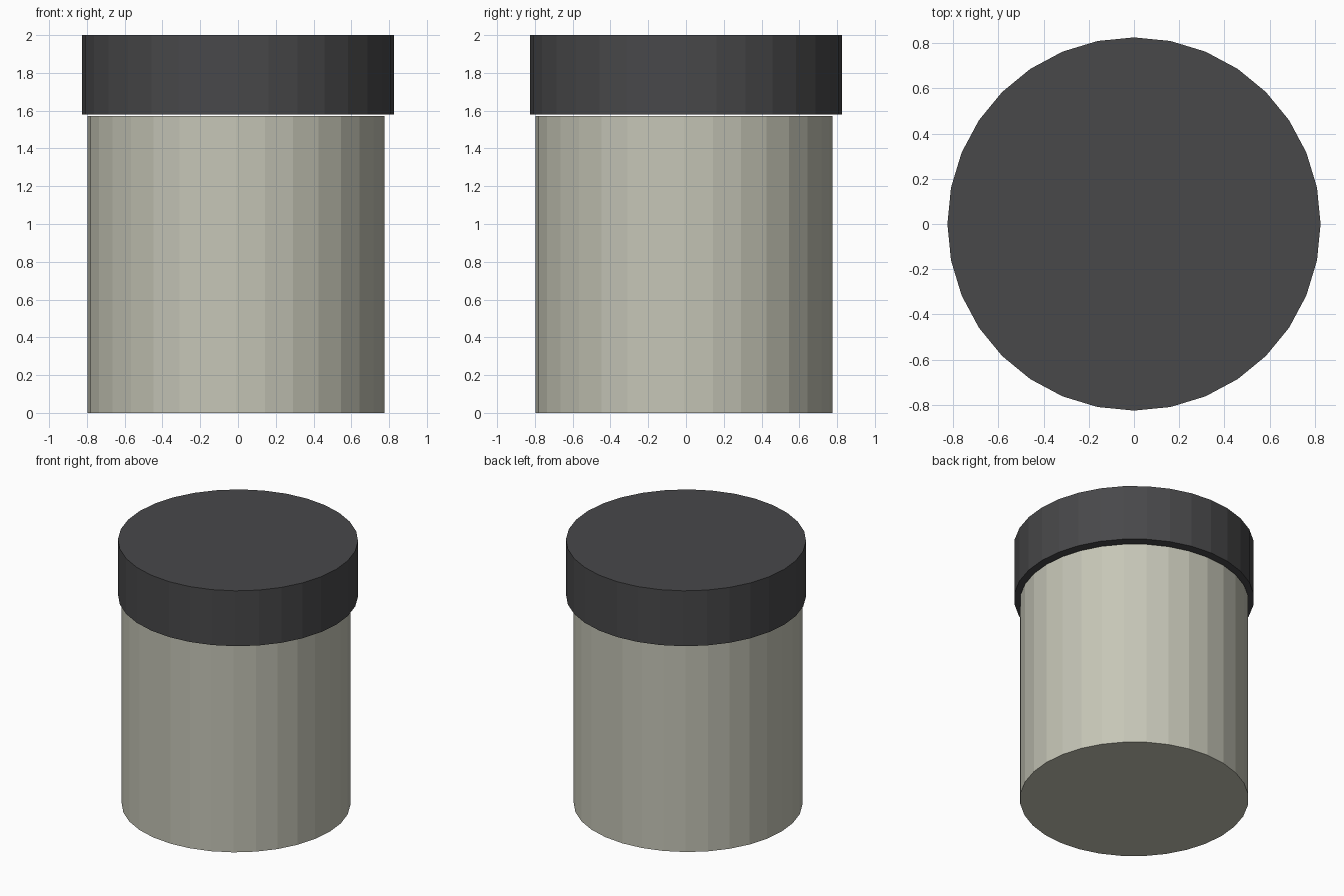
import bpy

if "Cube" in bpy.data.objects:
    bpy.data.objects.remove(bpy.data.objects["Cube"])


def drum(name, radius, bottom, top, centre, color):
    """Flat-shaded 32-sided capped cylinder between two heights."""
    bpy.ops.mesh.primitive_cylinder_add(
        vertices=32, radius=radius, depth=top - bottom,
        location=(centre[0], centre[1], (bottom + top) / 2))
    obj = bpy.context.object
    obj.name = name
    mat = bpy.data.materials.new(name + "_color")
    mat.diffuse_color = (*color, 1)
    mat.use_nodes = True
    mat.node_tree.nodes["Principled BSDF"].inputs["Base Color"].default_value = mat.diffuse_color
    obj.data.materials.append(mat)
    return obj


# Pale container body, slightly off-centre under the lid
drum("jar_body", 0.786, 0.0, 1.571, (-0.01, -0.01), (0.56, 0.56, 0.47))

# Wide dark lid, floating just above the body
drum("lid", 0.825, 1.58, 2.0, (0, 0), (0.065, 0.065, 0.068))
